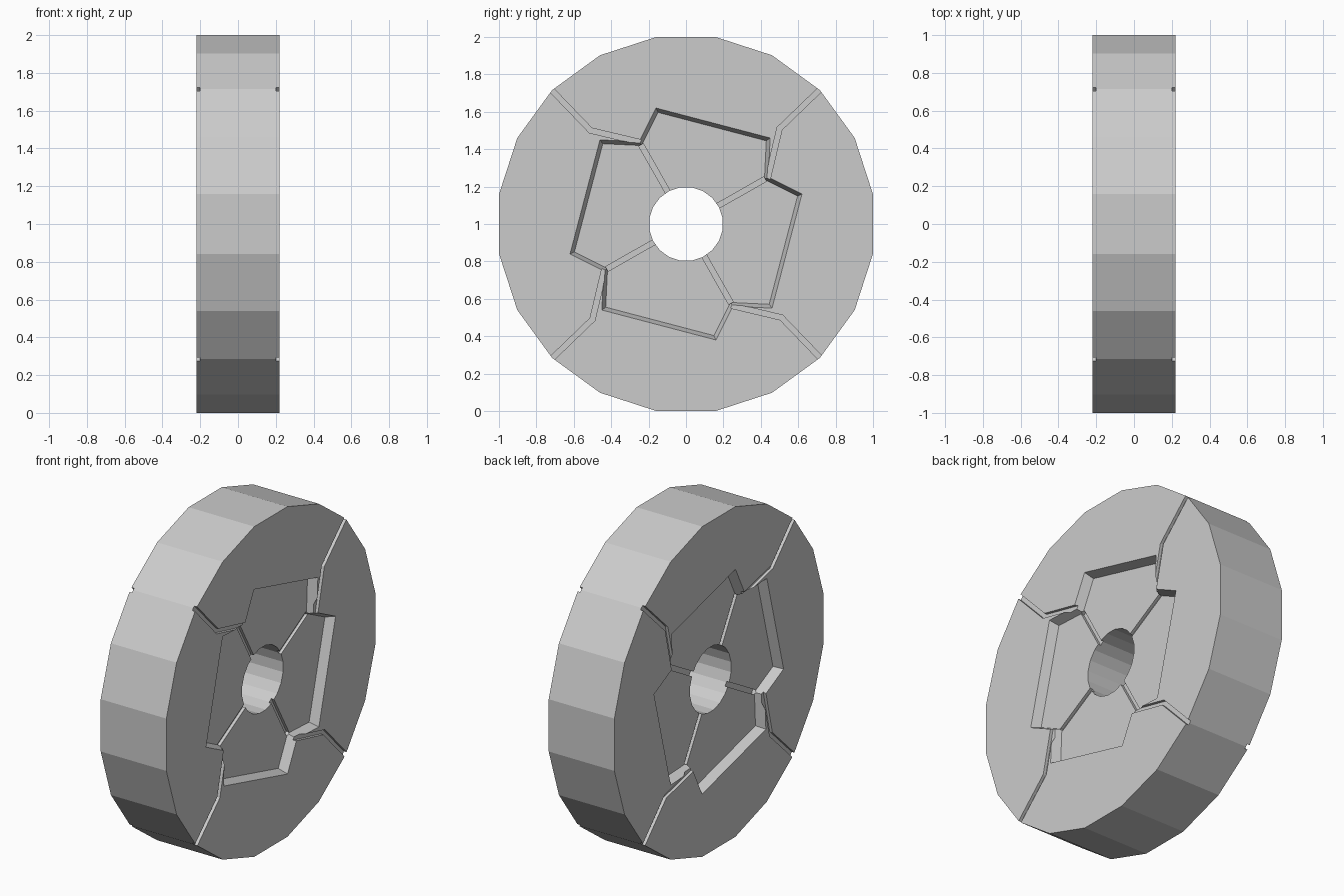
import bpy, bmesh
from math import sin, cos, pi, radians
from mathutils import Vector

if "Cube" in bpy.data.objects:
    bpy.data.objects.remove(bpy.data.objects["Cube"])

HALF = 0.22      # half thickness of the wheel
DEPTH = 0.055    # recess depth
TAPER = 0.02     # recess wall slope
GROOVE = 0.018   # groove depth


def ring(r, n):
    return [Vector((r * cos(pi / n + 2 * pi * i / n), r * sin(pi / n + 2 * pi * i / n))) for i in range(n)]


def spin(p, k):
    for _ in range(k):
        p = Vector((-p.y, p.x))
    return p


def inset(pts, d):
    # move every edge of a counter-clockwise outline inward by d
    out = []
    for i, p in enumerate(pts):
        a = (p - pts[i - 1]).normalized()
        b = (pts[(i + 1) % len(pts)] - p).normalized()
        na, nb = Vector((-a.y, a.x)), Vector((-b.y, b.x))
        out.append(p + (na + nb) * d / (1 + na.dot(nb)))
    return out


def strip(path, w):
    # outline of a band of width w along a path
    left, right = [], []
    for i, p in enumerate(path):
        a = (p - path[i - 1]).normalized() if i else (path[1] - p).normalized()
        b = (path[i + 1] - p).normalized() if i < len(path) - 1 else a
        na, nb = Vector((-a.y, a.x)), Vector((-b.y, b.x))
        off = (na + nb) * (w / 2) / (1 + na.dot(nb))
        left.append(p + off)
        right.append(p - off)
    return right + left[::-1]


def prism(name, a, xa, b, xb):
    # loft between two matching (y, z) outlines at x = xa and x = xb
    bm = bmesh.new()
    va = [bm.verts.new((xa, p.x, p.y + 1)) for p in a]
    vb = [bm.verts.new((xb, p.x, p.y + 1)) for p in b]
    n = len(a)
    bm.faces.new(va)
    bm.faces.new(vb)
    for i in range(n):
        j = (i + 1) % n
        bm.faces.new((va[i], va[j], vb[j], vb[i]))
    bmesh.ops.recalc_face_normals(bm, faces=bm.faces[:])
    me = bpy.data.meshes.new(name)
    bm.to_mesh(me)
    bm.free()
    ob = bpy.data.objects.new(name, me)
    bpy.context.collection.objects.link(ob)
    return ob


def cut(target, cutter):
    cutter.hide_render = True
    m = target.modifiers.new("cut", 'BOOLEAN')
    m.operation = 'DIFFERENCE'
    m.solver = 'EXACT'
    m.object = cutter
    bpy.context.view_layer.objects.active = target
    bpy.ops.object.modifier_apply(modifier=m.name)
    bpy.data.objects.remove(cutter, do_unlink=True)


# 20-sided wheel body
rim = ring(1 / cos(pi / 20), 20)
wheel = prism("wheel", rim, -HALF, rim, HALF)

# axle hole
hole = ring(0.198, 20)
cut(wheel, prism("hole_cutter", hole, -0.5, hole, 0.5))

# pinwheel outline, one quarter repeated four times
quarter = [Vector(p) for p in ((0.62, 0.16), (0.44, 0.25), (0.45, 0.46))]
pinwheel = [spin(p, k) for k in range(4) for p in quarter]
rim_path = [Vector(p) for p in ((0.78, 0.78), (0.5, 0.51), (0.436, 0.24))]
a = radians(29.6)
spoke_path = [Vector((r * cos(a), r * sin(a))) for r in (0.12, 0.487)]

for s in (1, -1):
    # sloped recess on each face
    cut(wheel, prism("recess_cutter", inset(pinwheel, -TAPER), s * (HALF + DEPTH),
                     inset(pinwheel, TAPER), s * (HALF - DEPTH)))
    for k in range(4):
        # groove from the rim to the recess
        g = strip([spin(p, k) for p in rim_path], 0.028)
        cut(wheel, prism("rim_groove_cutter", g, s * (HALF - GROOVE), g, s * (HALF + 0.1)))
        # groove from the hole across the recess floor
        g = strip([spin(p, k) for p in spoke_path], 0.028)
        cut(wheel, prism("spoke_groove_cutter", g, s * (HALF - DEPTH - GROOVE),
                         g, s * (HALF - DEPTH + 0.01)))
